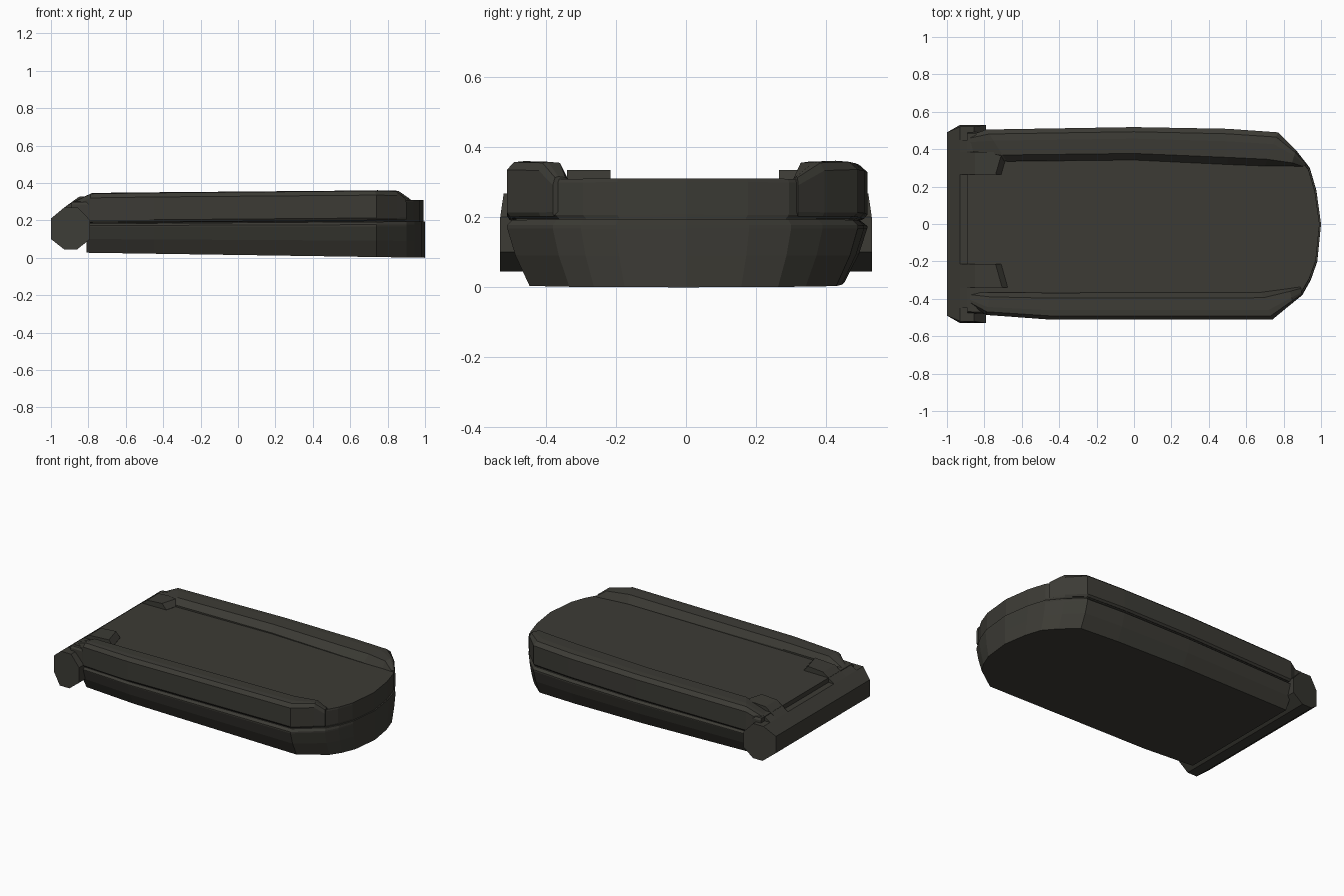
import bpy, bmesh

mat = bpy.data.materials.new("dark olive grey")
mat.diffuse_color = (0.045, 0.0435, 0.0355, 1)


def loft(name, rings):
    """Skin closed rings of equal point count and cap both ends."""
    bm = bmesh.new()
    vs = [[bm.verts.new(p) for p in r] for r in rings]
    n = len(vs[0])
    for a, b in zip(vs, vs[1:]):
        for i in range(n):
            j = (i + 1) % n
            bm.faces.new((a[i], a[j], b[j], b[i]))
    bm.faces.new(vs[0])
    bm.faces.new(vs[-1][::-1])
    bmesh.ops.recalc_face_normals(bm, faces=bm.faces)
    me = bpy.data.meshes.new(name)
    bm.to_mesh(me)
    bm.free()
    me.materials.append(mat)
    ob = bpy.data.objects.new(name, me)
    bpy.context.collection.objects.link(ob)
    return ob


# plan outline shared by both halves of the folded case
outline = [(-0.81, 0.5), (0, 0.517), (0.5, 0.508), (0.77, 0.49), (0.87, 0.39), (0.94, 0.30),
           (0.975, 0.18), (1, 0), (0.98, -0.2), (0.945, -0.3), (0.9, -0.38), (0.74, -0.51),
           (-0.45, -0.51), (-0.81, -0.485)]


def case_half(name, levels, rear, x_scale):
    """levels: (width scale, z at nose, z at rear)."""
    rings = []
    for s, zf, zr in levels:
        ring = []
        for x, y in outline:
            x = rear if x < -0.8 else x * x_scale
            t = (1 - x) / 1.81
            ring.append((x, y * s, zf + (zr - zf) * t))
        rings.append(ring)
    return loft(name, rings)


case_half("lower_case", [(0.875, 0, 0.027), (0.955, 0.09, 0.1), (1, 0.168, 0.168),
                         (1, 0.178, 0.172), (0.97, 0.194, 0.182)], -0.81, 1)
case_half("lid", [(0.95, 0.185, 0.17), (0.95, 0.197, 0.187), (0.98, 0.207, 0.193),
                  (0.98, 0.3, 0.285), (0.965, 0.31, 0.298)], -0.89, 0.992)


# raised side rails: (outer x, outer y, inner x, inner y, top z)
def rail(name, stations):
    rings = []
    for xo, yo, xi, yi, zt in stations:
        def at(k, z):
            return (xo + (xi - xo) * k, yo + (yi - yo) * k, z)
        zb = 0.195 + xo * 0.008
        rings.append([at(0.06, zb), at(0, zb + 0.012), at(0, zt - 0.025), at(0.14, zt - 0.003),
                      at(0.35, zt), at(0.8, zt - 0.003), at(1, min(zt - 0.01, 0.31)),
                      at(1, 0.25)])
    return loft(name, rings)


rail("left_rail", [(-0.89, 0.47, -0.89, 0.375, 0.295), (-0.79, 0.505, -0.68, 0.335, 0.347),
                   (0, 0.518, 0, 0.342, 0.353), (0.5, 0.509, 0.5, 0.318, 0.357),
                   (0.77, 0.49, 0.7, 0.31, 0.361), (0.865, 0.395, 0.84, 0.31, 0.358),
                   (0.925, 0.32, 0.9, 0.305, 0.316)])
rail("right_rail", [(-0.89, -0.42, -0.89, -0.365, 0.295), (-0.79, -0.486, -0.77, -0.365, 0.345),
                    (-0.45, -0.511, -0.45, -0.368, 0.35), (0.74, -0.511, 0.68, -0.365, 0.36),
                    (0.85, -0.42, 0.83, -0.345, 0.358), (0.9, -0.38, 0.89, -0.335, 0.316)])


# hinge barrel with chamfered rear corners
octagon = [(-1, 0.21), (-1, 0.1), (-0.93, 0.045), (-0.86, 0.045), (-0.79, 0.1),
           (-0.79, 0.2), (-0.855, 0.268), (-0.93, 0.268)]
loft("hinge_barrel", [[(x, side * (0.49 if x == -1 else 0.53 - 0.01 * (z > 0.2)), z)
                       for x, z in octagon] for side in (-1, 1)])

# hinge knuckles overlapping the lid: inner and outer profiles, slanted front end
for name, y_in, y_out in (("left_knuckle", 0.265, 0.385), ("right_knuckle", -0.215, -0.34)):
    rings = []
    for y, tip in ((y_in, -0.71), (y_out, -0.675)):
        rings.append([(x, y, z) for x, z in
                      ((-0.93, 0.22), (-0.93, 0.268), (-0.85, 0.326), (tip - 0.03, 0.334),
                       (tip, 0.3), (tip, 0.25))])
    loft(name, rings)

# rail feet that run down onto the hinge ends
for name, s in (("left_rail_foot", 1), ("right_rail_foot", -1)):
    loft(name, [[(x, s * y, z) for x, z in
                 ((-0.93, 0.2), (-0.93, 0.268), (-0.88, 0.3), (-0.8, 0.3), (-0.8, 0.2))]
                for y in (0.33, 0.45)])
